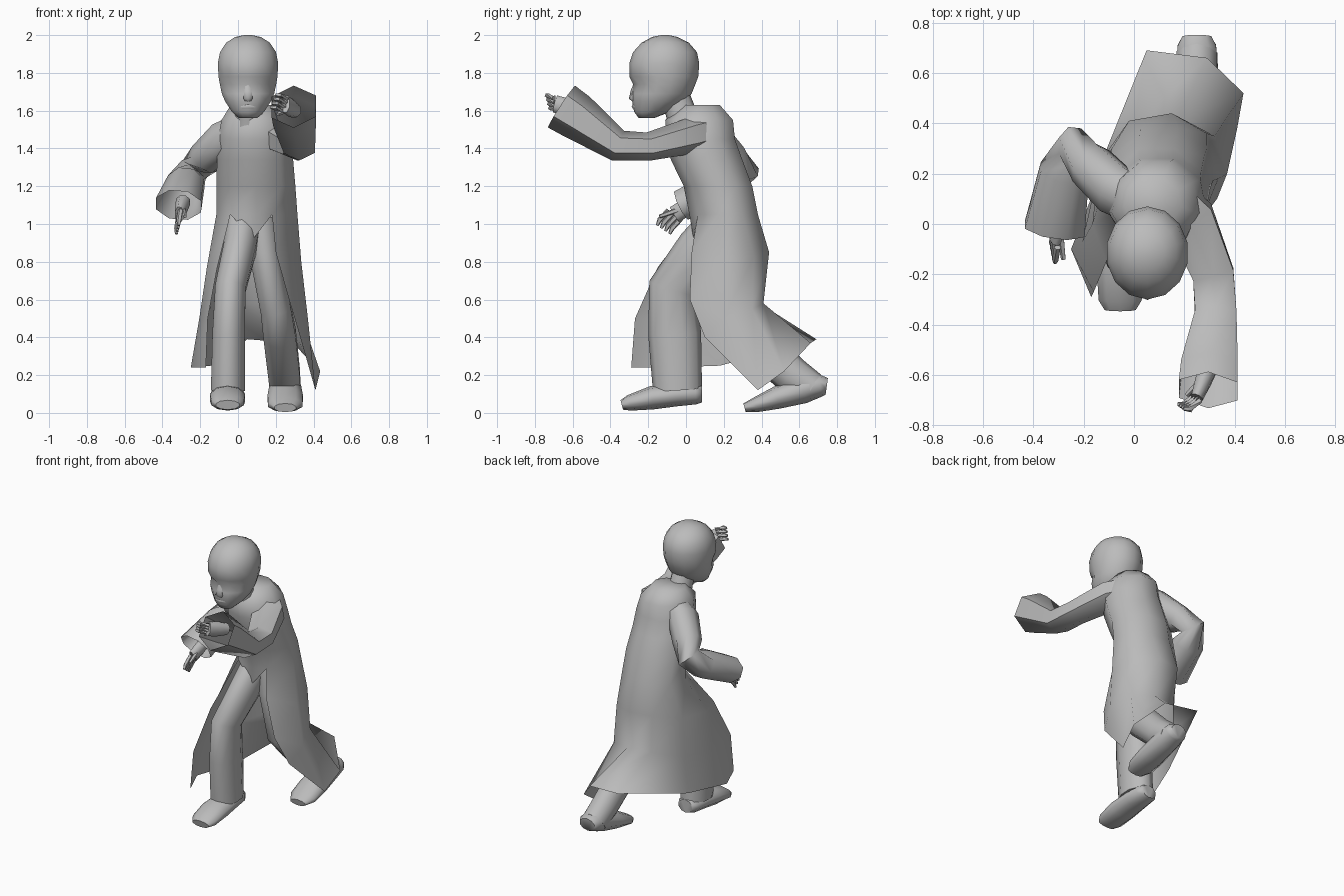
import bpy
import bmesh
from math import sin, cos, pi, radians
from mathutils import Vector

if "Cube" in bpy.data.objects:
    bpy.data.objects.remove(bpy.data.objects["Cube"])

# One plain material for the whole figure
grey = bpy.data.materials.new("plain_grey")
grey.use_nodes = True
colour = (0.5, 0.5, 0.5, 1)
grey.diffuse_color = colour
grey.node_tree.nodes["Principled BSDF"].inputs["Base Color"].default_value = colour


def finish(name, bm, angle=60):
    """Turn a bmesh into a smooth shaded object."""
    bmesh.ops.recalc_face_normals(bm, faces=bm.faces)
    mesh = bpy.data.meshes.new(name)
    bm.to_mesh(mesh)
    bm.free()
    mesh.materials.append(grey)
    obj = bpy.data.objects.new(name, mesh)
    bpy.context.collection.objects.link(obj)
    bpy.ops.object.select_all(action="DESELECT")
    obj.select_set(True)
    bpy.context.view_layer.objects.active = obj
    bpy.ops.object.shade_smooth_by_angle(angle=radians(angle))
    return obj


def bridge(bm, lower, upper):
    """Close a band of quads between two rings of vertices."""
    count = len(lower)
    for i in range(count):
        j = (i + 1) % count
        bm.faces.new((lower[i], lower[j], upper[j], upper[i]))


def loft(name, rings, cap_end=True):
    """Skin a list of rings of points."""
    bm = bmesh.new()
    rows = [[bm.verts.new(p) for p in ring] for ring in rings]
    for lower, upper in zip(rows, rows[1:]):
        bridge(bm, lower, upper)
    bm.faces.new(rows[0])
    if cap_end:
        bm.faces.new(rows[-1])
    return finish(name, bm)


def tube(name, path, sides=8, cap_end=True):
    """Limb along a path of (x, y, z, half width, half depth)."""
    points = [Vector(p[:3]) for p in path]
    rings = []
    for i, p in enumerate(path):
        before = points[max(i - 1, 0)]
        after = points[min(i + 1, len(points) - 1)]
        along = (after - before).normalized()
        ref = Vector((0, 0, 1)) if abs(along.x) > 0.85 else Vector((1, 0, 0))
        across = (ref - along * ref.dot(along)).normalized()
        depth = along.cross(across)
        turns = [2 * pi * (k + 0.5) / sides for k in range(sides)]
        rings.append([points[i] + across * p[3] * cos(t) + depth * p[4] * sin(t)
                      for t in turns])
    return loft(name, rings, cap_end)


def oval(centre_x, centre_y, z, half_x, half_y, sides):
    """Level ring that starts at the front and turns to the figure's right."""
    turns = [2 * pi * k / sides for k in range(sides)]
    return [(centre_x - half_x * sin(t), centre_y - half_y * cos(t), z) for t in turns]


# Head: level ovals from chin to crown
head_levels = [  # z, front, back, half width
    (1.56, -.25, -.17, .05),
    (1.595, -.275, -.08, .088),
    (1.65, -.285, 0, .125),
    (1.69, -.287, .03, .142),
    (1.74, -.28, .05, .153),
    (1.78, -.3, .065, .16),
    (1.85, -.3, .07, .164),
    (1.91, -.28, .058, .152),
    (1.96, -.235, .015, .118),
    (1.99, -.18, -.045, .07),
    (2, -.13, -.09, .02),
]
head = loft("head", [
    oval(.053, (front + back) / 2, z, half, (back - front) / 2, 14)
    for z, front, back, half in head_levels])

# Eye sockets pressed into the face
for v in head.data.vertices:
    off_centre = abs(v.co.x - .053)
    if abs(v.co.z - 1.74) < .01 and v.co.y < -.2 and off_centre > .02:
        v.co.y += .015

tube("nose", [(.053, -.262, 1.75, .014, .012), (.053, -.272, 1.7, .022, .022),
              (.053, -.28, 1.665, .028, .022), (.053, -.27, 1.65, .018, .012)], 6)
tube("lips", [(.015, -.265, 1.62, .008, .006), (.053, -.276, 1.622, .012, .012),
              (.09, -.265, 1.62, .008, .006)], 6)
tube("neck", [(.06, 0, 1.5, .085, .095), (.058, -.03, 1.6, .075, .08),
              (.055, -.07, 1.7, .075, .08)], 10)

# Coat: closed ovals above the waist, open panels below
coat_levels = [  # z, centre x, centre y, half width, half depth
    (1.63, .075, .085, .115, .1),
    (1.55, .085, .075, .175, .185),
    (1.45, .09, .085, .2, .185),
    (1.34, .09, .115, .205, .195),
    (1.2, .095, .175, .212, .187),
    (1.05, .1, .205, .218, .187),
]
skirt_rows = [  # from the front right edge, round the back, to the front left edge
    [(-.11, -.15, .77), (-.165, 0, .77), (-.14, .24, .8), (-.02, .41, .85),
     (.15, .44, .85), (.29, .36, .83), (.335, .18, .8), (.2, .03, .85)],
    [(-.16, -.27, .5), (-.205, -.07, .5), (-.14, .22, .52), (0, .39, .58),
     (.17, .41, .58), (.32, .35, .55), (.37, .2, .5), (.27, .02, .6)],
    [(-.17, -.29, .24), (-.25, -.1, .24), (-.14, .18, .25), (.05, .69, .39),
     (.29, .66, .37), (.435, .52, .22), (.41, .38, .12), (.33, .1, .4)],
]
bm = bmesh.new()
rows = [[bm.verts.new(p) for p in oval(cx, cy, z, hx, hy, 9)]
        for z, cx, cy, hx, hy in coat_levels]
bm.faces.new(rows[0])
for lower, upper in zip(rows, rows[1:]):
    bridge(bm, lower, upper)
waist = rows[-1]
waist[-1].co.x -= .06
above = waist[1:]
for row in skirt_rows:
    below = [bm.verts.new(p) for p in row]
    for i in range(len(row) - 1):
        bm.faces.new((above[i], above[i + 1], below[i + 1], below[i]))
    above = below
point = bm.verts.new((.08, .04, .92))
bm.faces.new((waist[0], waist[1], point))
bm.faces.new((waist[-1], waist[0], point))
finish("coat", bm, 85)

# Sleeves, broad at the shoulder and open at the cuffs
tube("right_sleeve", [(.07, .06, 1.52, .09, .1), (-.07, .13, 1.45, .1, .115),
                      (-.17, .23, 1.35, .095, .1), (-.235, .305, 1.285, .085, .085),
                      (-.275, .21, 1.215, .105, .1),
                      (-.315, -.02, 1.1, .13, .09)], 8, False)
tube("left_sleeve", [(.1, .15, 1.5, .1, .09), (.225, .02, 1.465, .11, .095),
                     (.315, -.2, 1.41, .095, .075), (.325, -.36, 1.415, .095, .085),
                     (.3, -.58, 1.57, .13, .125),
                     (.295, -.66, 1.622, .135, .132)], 6, False)


def hand(side, wrist, palm, tips, spread, thumb):
    """Palm, four bent fingers and a thumb."""
    wrist, palm, tips = Vector(wrist), Vector(palm), Vector(tips)
    spread, thumb = Vector(spread), Vector(thumb)
    tube(side + "_palm", [(*wrist, .04, .04), (*wrist.lerp(palm, .5), .035, .05),
                          (*palm, .025, .05)])
    for i in range(4):
        shift = spread * (i - 1.5)
        knuckle = palm + shift
        tip = tips + shift
        bend = knuckle.lerp(tip, .5) + (palm - wrist) * .15
        tube(f"{side}_finger_{i + 1}", [(*knuckle, .014, .014), (*bend, .014, .014),
                                        (*tip, .008, .008)], 5)
    tube(side + "_thumb", [(*wrist.lerp(palm, .4), .018, .018),
                           (*thumb, .01, .01)], 5)


hand("right", (-.29, .05, 1.12), (-.31, -.06, 1.05), (-.32, -.12, .97),
     (-.004, .022, -.015), (-.28, -.14, 1.04))
hand("left", (.3, -.56, 1.6), (.25, -.69, 1.635), (.185, -.725, 1.65),
     (.008, -.006, .022), (.21, -.68, 1.58))

# Trouser legs: right one forward, left one trailing
tube("right_leg", [(.03, .2, 1.03, .1, .11), (.01, .08, .87, .09, .13),
                   (-.04, -.07, .66, .085, .13), (-.05, -.06, .42, .09, .14),
                   (-.053, -.045, .12, .095, .13)], 10)
tube("left_leg", [(.12, .2, 1.03, .09, .11), (.14, .2, .85, .085, .12),
                  (.2, .21, .55, .085, .12), (.22, .32, .42, .09, .11),
                  (.245, .56, .2, .088, .1), (.25, .67, .13, .085, .085)], 10)

# Shoes, heel to toe
tube("right_shoe", [(-.055, .085, .1, .055, .045), (-.055, .05, .1, .08, .055),
                    (-.055, -.05, .095, .09, .06),
                    (-.055, -.18, .08, .098, .062), (-.055, -.3, .053, .09, .042),
                    (-.055, -.34, .042, .065, .026)], 10)
tube("left_shoe", [(.25, .745, .14, .06, .045), (.25, .71, .145, .08, .06),
                   (.25, .62, .125, .088, .075),
                   (.25, .48, .08, .098, .06), (.25, .37, .043, .095, .04),
                   (.25, .31, .027, .06, .024)], 10)
